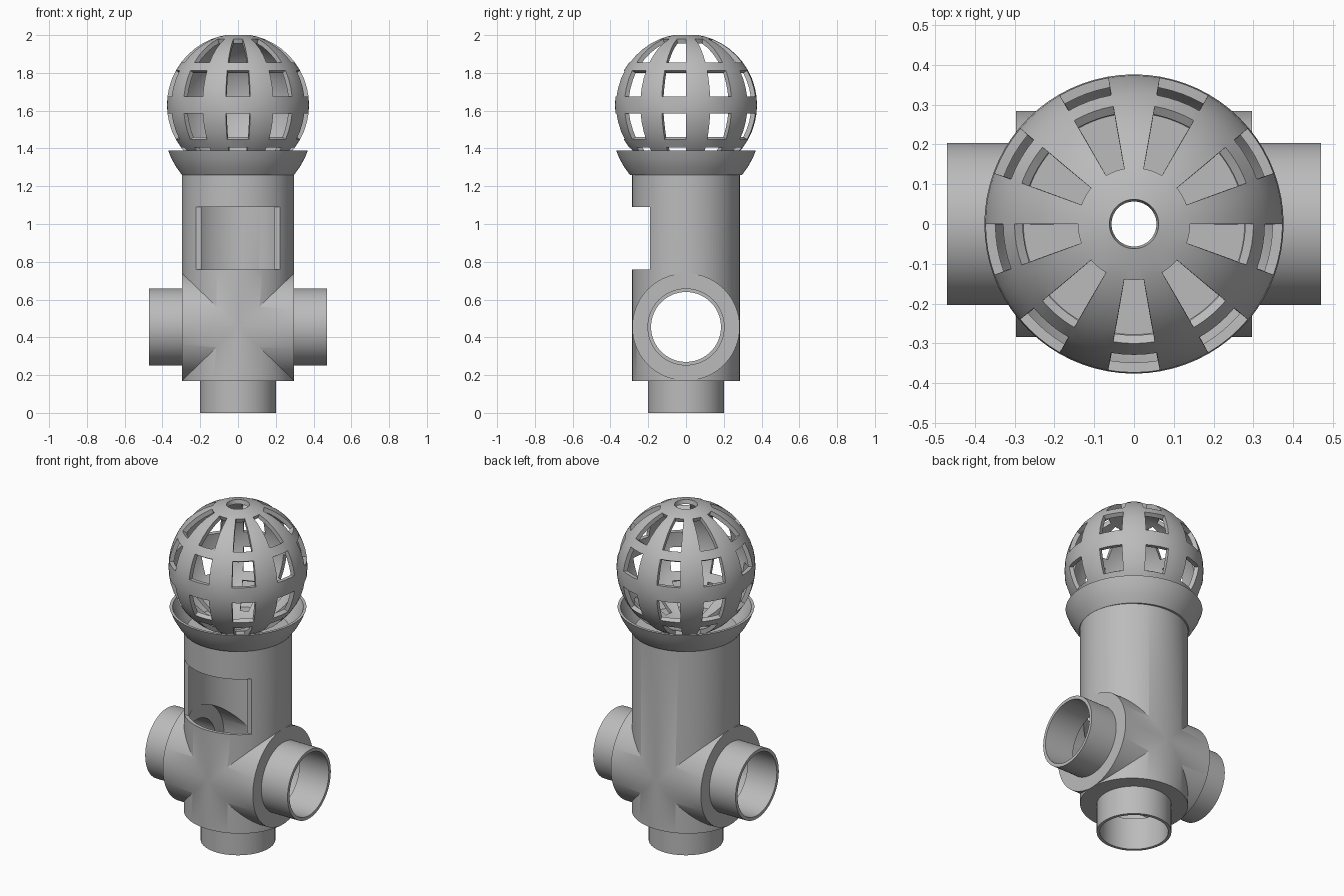
import bpy, bmesh
from math import sin, cos, radians, pi
from mathutils import Matrix

cube = bpy.data.objects.get("Cube")
if cube:
    bpy.data.objects.remove(cube, do_unlink=True)

grey = bpy.data.materials.new("plain grey")
grey.use_nodes = True
grey.diffuse_color = (0.5, 0.5, 0.5, 1)
grey.node_tree.nodes["Principled BSDF"].inputs["Base Color"].default_value = grey.diffuse_color


def make(name, bm):
    bmesh.ops.recalc_face_normals(bm, faces=bm.faces)
    mesh = bpy.data.meshes.new(name)
    bm.to_mesh(mesh)
    bm.free()
    ob = bpy.data.objects.new(name, mesh)
    bpy.context.collection.objects.link(ob)
    mesh.materials.append(grey)
    return ob


def tube(name, r, lo, hi, axis="z", z=0.0, rx=None):
    """Solid cylinder from lo to hi along z or x."""
    bm = bmesh.new()
    bmesh.ops.create_cone(bm, cap_ends=True, segments=96, radius1=r, radius2=r, depth=hi - lo)
    bm.transform(Matrix.Translation((0, 0, (lo + hi) / 2)) @ Matrix.Diagonal(((rx or r) / r, 1, 1, 1)))
    if axis == "x":
        bm.transform(Matrix.Translation((0, 0, z)) @ Matrix.Rotation(pi / 2, 4, "Y"))
    return make(name, bm)


def select(ob):
    bpy.ops.object.select_all(action="DESELECT")
    ob.select_set(True)
    bpy.context.view_layer.objects.active = ob


def apply_boolean(ob, other, operation):
    mod = ob.modifiers.new("cut", "BOOLEAN")
    mod.operation, mod.solver, mod.object = operation, "EXACT", other
    select(ob)
    bpy.ops.object.modifier_apply(modifier=mod.name)
    bpy.data.objects.remove(other, do_unlink=True)


def smooth(ob, angle=30):
    select(ob)
    bpy.ops.object.shade_smooth_by_angle(angle=radians(angle))


# Body: column crossed by a pipe, with narrow sockets at the three ends
ARM_Z = 0.455
body = tube("body", 0.285, 0.17, 1.26, rx=0.297)
for part in (tube("arm", 0.2845, -0.297, 0.297, "x", ARM_Z),
             tube("side_sockets", 0.204, -0.47, 0.47, "x", ARM_Z),
             tube("bottom_socket", 0.202, 0, 0.4)):
    apply_boolean(body, part, "UNION")

# Hollow inside, bores through the sockets, drain hole in the top plate
for part in (tube("column_hollow", 0.265, 0.19, 1.24, rx=0.276),
             tube("arm_hollow", 0.2635, -0.277, 0.277, "x", ARM_Z),
             tube("side_bore", 0.185, -0.6, 0.6, "x", ARM_Z),
             tube("bottom_bore", 0.185, -0.1, 0.5),
             tube("drain", 0.075, 1.1, 1.4)):
    apply_boolean(body, part, "DIFFERENCE")

# Window across the front of the column
bm = bmesh.new()
bmesh.ops.create_cube(bm, size=1)
bm.transform(Matrix.Translation((0, -0.44, 0.925)) @ Matrix.Diagonal((1, 0.5, 0.33, 1)))
apply_boolean(body, make("window", bm), "DIFFERENCE")
smooth(body)

# Flared cup on top of the column
outline = [(0.297, 1.26), (0.326, 1.30), (0.352, 1.345), (0.37, 1.39),
           (0.354, 1.39), (0.334, 1.345), (0.308, 1.30), (0.278, 1.26)]
bm = bmesh.new()
verts = [bm.verts.new((r, 0, z)) for r, z in outline]
edges = [bm.edges.new((v, verts[i - 1])) for i, v in enumerate(verts)]
bmesh.ops.spin(bm, geom=verts + edges, axis=(0, 0, 1), cent=(0, 0, 0),
               steps=96, angle=2 * pi)
bmesh.ops.remove_doubles(bm, verts=bm.verts, dist=1e-4)
smooth(make("cup", bm))

# Globe cage: latitude bands, nine columns of slots, open at both poles
R, CENTRE, STEPS = 0.376, 1.63, 72
upper = [80.5, 74, 68, 60, 52, 44, 37, 29, 22, 14, 7]
lats = upper + [0] + [-a for a in reversed(upper)]
bm = bmesh.new()
rings = []
for lat in map(radians, lats):
    rings.append([bm.verts.new((R * cos(lat) * cos(2 * pi * k / STEPS),
                                R * cos(lat) * sin(2 * pi * k / STEPS),
                                CENTRE + R * sin(lat))) for k in range(STEPS)])
for i in range(len(lats) - 1):
    mid = abs(lats[i] + lats[i + 1]) / 2
    slotted = 7 < mid < 29 or 37 < mid < 68
    for k in range(STEPS):
        in_column = (k * 5 + 2.5 + 100) % 40 < 20
        if not (slotted and in_column):
            j = (k + 1) % STEPS
            bm.faces.new((rings[i][k], rings[i + 1][k], rings[i + 1][j], rings[i][j]))
globe = make("globe_cage", bm)
shell = globe.modifiers.new("shell", "SOLIDIFY")
shell.thickness, shell.offset = 0.025, -1
select(globe)
bpy.ops.object.modifier_apply(modifier=shell.name)
smooth(globe)
